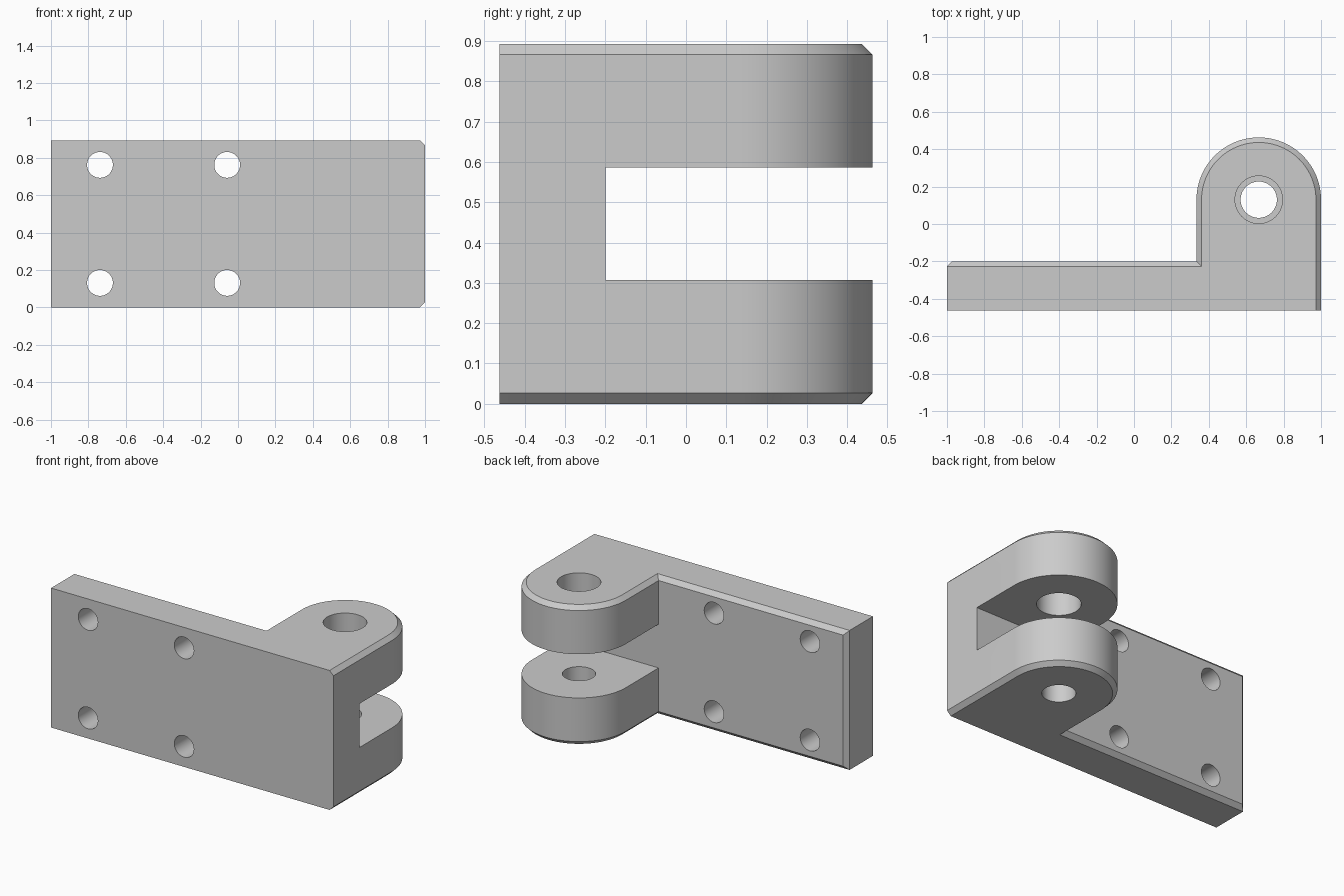
import bpy, bmesh
from math import radians, sin, cos, pi
from mathutils import Matrix

if "Cube" in bpy.data.objects:
    bpy.data.objects.remove(bpy.data.objects["Cube"], do_unlink=True)

HEIGHT, FRONT, BACK = 0.893, -0.463, -0.2
CHAMFER = 0.027
LUG_X, LUG_Y, LUG_R = 0.667, 0.13, 0.333
ARC_STEPS = 48

grey = bpy.data.materials.new("plain grey")
grey.use_nodes = True
colour = (0.6, 0.6, 0.6, 1)
grey.diffuse_color = colour
grey.node_tree.nodes["Principled BSDF"].inputs["Base Color"].default_value = colour


def make_object(name, bm):
    bmesh.ops.recalc_face_normals(bm, faces=bm.faces)
    mesh = bpy.data.meshes.new(name)
    bm.to_mesh(mesh)
    bm.free()
    mesh.materials.append(grey)
    obj = bpy.data.objects.new(name, mesh)
    bpy.context.collection.objects.link(obj)
    return obj


def outline(inset):
    """Plan of plate and rounded lug; front and left end stay uninset."""
    r = LUG_R - inset
    arc = [(LUG_X + r * cos(pi * i / ARC_STEPS), LUG_Y + r * sin(pi * i / ARC_STEPS))
           for i in range(ARC_STEPS + 1)]
    return ([(-1, FRONT), (LUG_X + r, FRONT)] + arc +
            [(LUG_X - r, BACK - inset), (-1 + CHAMFER - inset, BACK - inset),
             (-1, BACK - CHAMFER)])


# Bracket body: stacked outlines give the chamfered top and bottom rims
bm = bmesh.new()
rings = []
for z, inset in ((0, CHAMFER), (CHAMFER, 0), (HEIGHT - CHAMFER, 0), (HEIGHT, CHAMFER)):
    rings.append([bm.verts.new((x, y, z)) for x, y in outline(inset)])
for low, high in zip(rings, rings[1:]):
    for i in range(len(low)):
        j = (i + 1) % len(low)
        bm.faces.new((low[i], low[j], high[j], high[i]))
bm.faces.new(rings[0])
bm.faces.new(rings[-1])
bmesh.ops.remove_doubles(bm, verts=bm.verts, dist=0.0001)
body = make_object("hinge_bracket", bm)


def cylinder(name, radius, depth, location, along_y=False):
    bm = bmesh.new()
    bmesh.ops.create_cone(bm, cap_ends=True, segments=64, radius1=radius,
                          radius2=radius, depth=depth)
    if along_y:
        bm.transform(Matrix.Rotation(radians(90), 4, "X"))
    bm.transform(Matrix.Translation(location))
    return make_object(name, bm)


# Slot between the lugs
bm = bmesh.new()
bmesh.ops.create_cube(bm, size=1)
bm.transform(Matrix.Translation((LUG_X, BACK + 0.5, HEIGHT / 2)) @
             Matrix.Diagonal((0.8, 1, 0.28, 1)))
cutters = [make_object("slot_cutter", bm)]

# Pin holes: wide in the upper lug, narrow in the lower
cutters.append(cylinder("upper_pin_cutter", 0.127, 0.6, (LUG_X, LUG_Y, 0.75)))
cutters.append(cylinder("lower_pin_cutter", 0.097, 0.6, (LUG_X, LUG_Y, 0.14)))

# Four mounting holes through the plate
for x in (-0.738, -0.058):
    for z in (0.131, HEIGHT - 0.131):
        cutters.append(cylinder("mount_hole_cutter", 0.069, 0.6,
                                (x, (FRONT + BACK) / 2, z), True))

bpy.ops.object.select_all(action="DESELECT")
body.select_set(True)
bpy.context.view_layer.objects.active = body
for cutter in cutters:
    cutter.hide_render = True
    mod = body.modifiers.new("cut", "BOOLEAN")
    mod.operation = "DIFFERENCE"
    mod.solver = "EXACT"
    mod.object = cutter
    bpy.ops.object.modifier_apply(modifier=mod.name)
    bpy.data.objects.remove(cutter, do_unlink=True)
bpy.ops.object.shade_smooth_by_angle(angle=radians(30))
